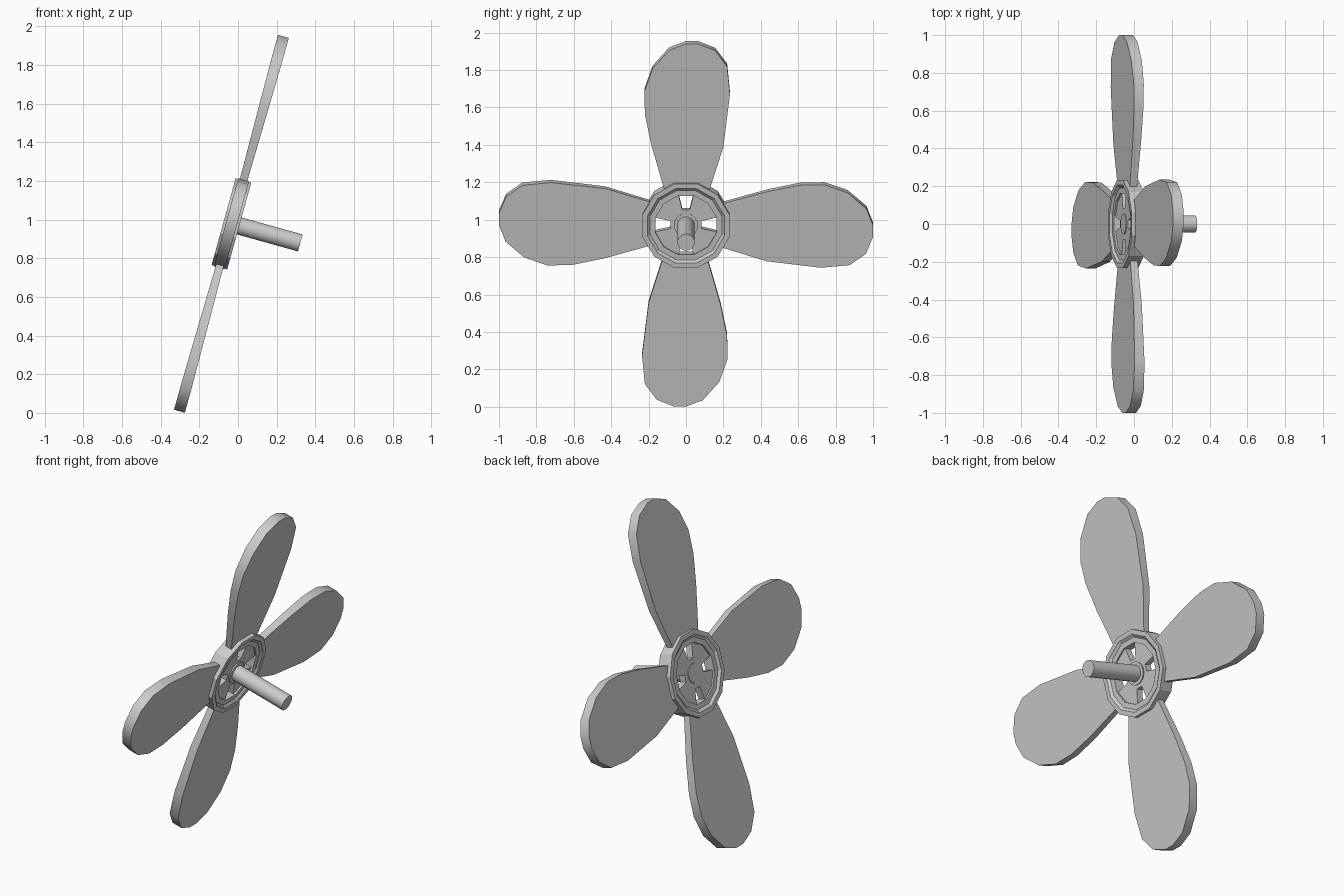
import bpy, math
from mathutils import Matrix

if "Cube" in bpy.data.objects:
    bpy.data.objects.remove(bpy.data.objects["Cube"])

# Local frame: x = shaft axis, blades lie in the y-z plane; whole thing tilts about y
PLACE = (Matrix.Translation((-0.034, 0, 0.978)) @ Matrix.Rotation(math.radians(15.5), 4, 'Y')
         @ Matrix.Diagonal((1, 1, 1.006, 1)))


def make(name, verts, faces, turn=0, smooth=True):
    me = bpy.data.meshes.new(name)
    me.from_pydata(verts, [], faces)
    me.transform(PLACE @ Matrix.Rotation(turn, 4, 'X'))
    me.update()
    ob = bpy.data.objects.new(name, me)
    bpy.context.collection.objects.link(ob)
    if smooth:
        bpy.ops.object.select_all(action='DESELECT')
        ob.select_set(True)
        bpy.context.view_layer.objects.active = ob
        bpy.ops.object.shade_smooth_by_angle(angle=math.radians(35))
    return ob


def slab(name, outline, half, turn=0, smooth=False):
    """Extrude a clockwise y-z outline along x; half(r) gives the half thickness."""
    n = len(outline)
    verts = [(s * half(math.hypot(y, z)), y, z) for s in (1, -1) for y, z in outline]
    faces = [tuple(reversed(range(n))), tuple(range(n, 2 * n))]
    faces += [(i, (i + 1) % n, n + (i + 1) % n, n + i) for i in range(n)]
    return make(name, verts, faces, turn, smooth)


def lathe(name, profile, n, closed, smooth):
    """Spin an (x, r) profile around the x axis; open profiles get capped ends."""
    m = len(profile)
    verts = []
    for i in range(n):
        a = 2 * math.pi * (i + 0.5) / n
        verts += [(x, r * math.sin(a), r * math.cos(a)) for x, r in profile]
    faces = []
    for i in range(n):
        k = (i + 1) % n
        for j in range(m if closed else m - 1):
            l = (j + 1) % m
            faces.append((i * m + j, i * m + l, k * m + l, k * m + j))
    if not closed:
        faces.append(tuple(i * m for i in range(n)))
        faces.append(tuple(i * m + m - 1 for i in reversed(range(n))))
    return make(name, verts, faces, 0, smooth)


# Four paddle-shaped blades, thicker towards the tip
blade = [(-.115, .19), (-.185, .44), (-.22, .61), (-.222, .74), (-.178, .865), (-.09, .965),
         (0, 1.0), (.065, 1.0), (.157, .962), (.22, .875), (.235, .722), (.2, .43), (.125, .19)]
for i in range(4):
    slab(f"blade_{i + 1}", blade, lambda r: 0.016 + 0.013 * min(1, r / 0.9),
         i * math.pi / 2, True)

# Twelve-sided hub rim with stepped lips on both sides
half_rim = [(.03, .168), (.03, .198), (.042, .213), (.042, .24)]
rim = half_rim + [(-x, r) for x, r in reversed(half_rim)]
lathe("hub_rim", rim[::-1], 12, True, False)

# Web plates between the four openings
web = [(.02, .08), (.042, .175), (.125, .125), (.175, .042), (.08, .02), (.03, .03)]
for i in range(4):
    slab(f"hub_web_{i + 1}", web, lambda r: 0.02, i * math.pi / 2)

# Hub centre, collar and shaft
lathe("hub_centre", [(-.02, .085), (.02, .085)], 12, False, False)
lathe("shaft_collar", [(-.024, .055), (.028, .066)], 12, False, True)
lathe("shaft", [(-.01, .046), (.37, .046)], 16, False, True)

# Make all normals point outwards
for ob in list(bpy.context.collection.objects):
    bpy.context.view_layer.objects.active = ob
    bpy.ops.object.mode_set(mode='EDIT')
    bpy.ops.mesh.select_all(action='SELECT')
    bpy.ops.mesh.normals_make_consistent(inside=False)
    bpy.ops.object.mode_set(mode='OBJECT')
